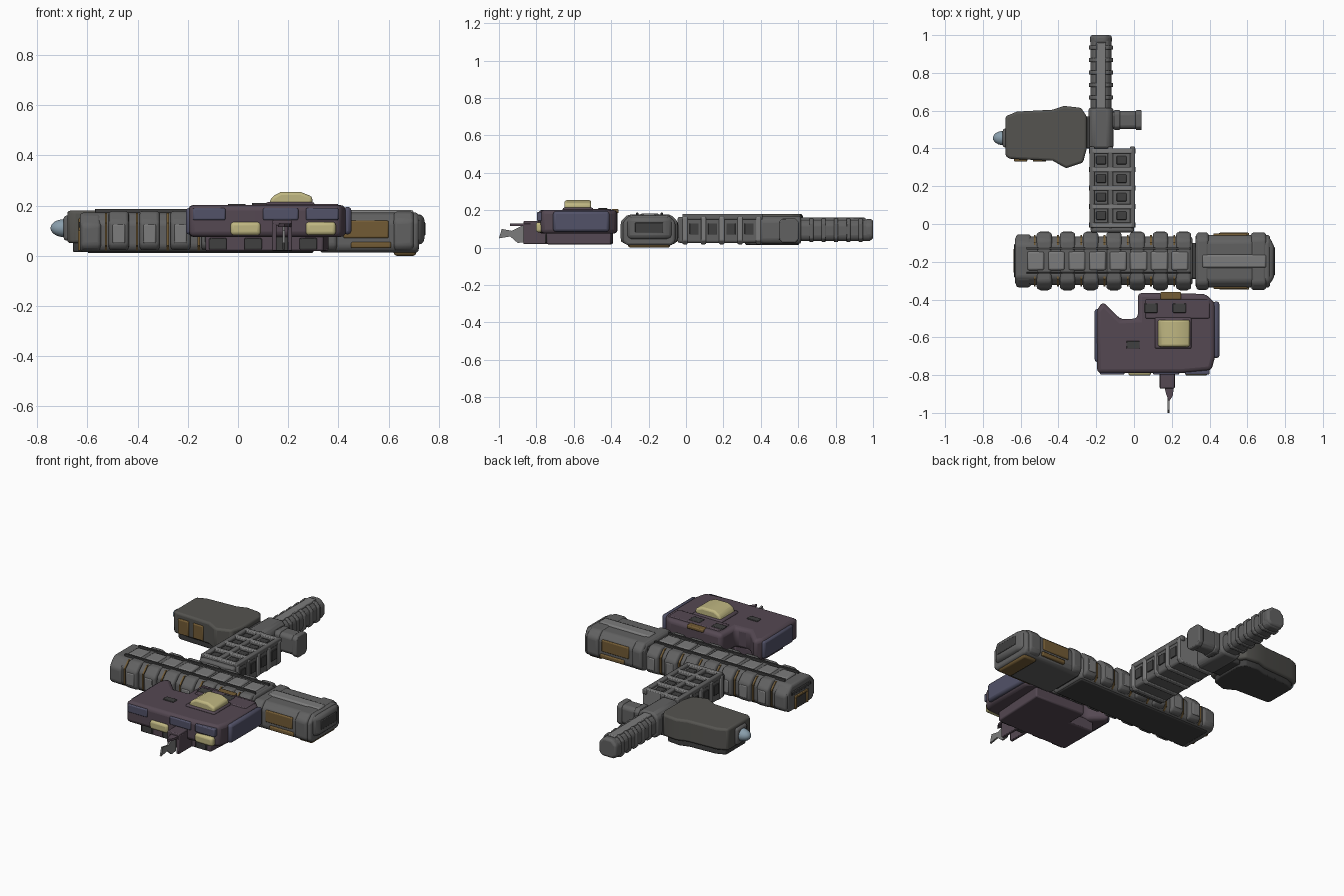
import bpy, bmesh
from mathutils import Vector

if "Cube" in bpy.data.objects:
    bpy.data.objects.remove(bpy.data.objects["Cube"])


def material(name, r, g, b):
    m = bpy.data.materials.new(name)
    m.diffuse_color = (r, g, b, 1)
    m.use_nodes = True
    m.node_tree.nodes["Principled BSDF"].inputs["Base Color"].default_value = m.diffuse_color
    return m


STEEL = material("steel", .12, .12, .12)
DARK = material("dark_steel", .05, .05, .05)
PALE = material("worn_steel", .2, .2, .2)
ROOM = material("olive_steel", .09, .088, .08)
PURPLE = material("purple_hull", .09, .065, .085)
INDIGO = material("indigo_panel", .085, .085, .14)
YELLOW = material("yellow_glass", .52, .47, .22)
OCHRE = material("ochre_trim", .17, .105, .035)
BLUE = material("pale_blue", .25, .34, .41)


def finish(name, bm, mat, bevel, segments=2):
    bmesh.ops.recalc_face_normals(bm, faces=bm.faces)
    mesh = bpy.data.meshes.new(name)
    bm.to_mesh(mesh)
    bm.free()
    ob = bpy.data.objects.new(name, mesh)
    bpy.context.collection.objects.link(ob)
    mesh.materials.append(mat)
    if bevel:
        mod = ob.modifiers.new("bevel", 'BEVEL')
        mod.width, mod.segments, mod.limit_method = bevel, segments, 'ANGLE'
    bpy.context.view_layer.objects.active = ob
    ob.select_set(True)
    bpy.ops.object.shade_smooth_by_angle()
    ob.select_set(False)
    return ob


def extrude(name, pts, a, b, axis, mat, bevel=0.0, segments=2):
    """Extrude a 2D outline from a to b: axis x uses (y, z), y uses (x, z), z uses (x, y)."""
    place = {'x': lambda p: (a, p[0], p[1]), 'y': lambda p: (p[0], a, p[1]),
             'z': lambda p: (p[0], p[1], a)}[axis]
    step = Vector([b - a if c == axis else 0 for c in 'xyz'])
    bm = bmesh.new()
    face = bm.faces.new([bm.verts.new(place(p)) for p in pts])
    new = bmesh.ops.extrude_face_region(bm, geom=[face])['geom']
    bmesh.ops.translate(bm, vec=step, verts=[v for v in new if isinstance(v, bmesh.types.BMVert)])
    return finish(name, bm, mat, bevel, segments)


def box(name, x, y, z, mat, bevel=0.008, segments=2):
    pts = [(x[0], y[0]), (x[1], y[0]), (x[1], y[1]), (x[0], y[1])]
    return extrude(name, pts, z[0], z[1], 'z', mat, bevel, segments)


def section(c, half, z0, z1, cut, low=0.02):
    """Cross-section with chamfered shoulders and a slightly tucked foot."""
    return [(c - half + low, z0), (c + half - low, z0), (c + half, z0 + low),
            (c + half, z1 - cut), (c + half - cut, z1), (c - half + cut, z1),
            (c - half, z1 - cut), (c - half, z0 + low)]


# Long main hall: core, rounded ends, bays along both sides
HY = -0.195
extrude("main_hall_core", section(HY, .128, .015, .172, .04), -.63, .31, 'x', STEEL, .025, 3)
extrude("main_hall_left_cap", section(HY, .14, .02, .168, .045), -.625, -.545, 'x', STEEL, .022, 3)
box("main_hall_floor", (-.6, .3), (-.3, -.09), (.01, .03), DARK)
for i in range(7):
    x = -.475 + i * .123
    extrude("hall_bay", section(HY, .152, .022, .178, .042), x - .04, x + .04, 'x', STEEL, .014, 3)
    extrude("hall_ochre_band", section(HY, .136, .02, .17, .04), x - .055, x - .046, 'x', OCHRE)
    for s in (-1, 1):
        y = HY + s * .148
        box("hall_bay_panel", (x - .025, x + .025), (y - .008, y + .008), (.05, .125), PALE, .005)
# Roof trough and its row of plates
for s in (-1, 1):
    box("roof_rail", (-.57, .3), (HY + s * .065 - .006, HY + s * .065 + .006), (.16, .187), DARK, .003)
for i in range(8):
    x = -.52 + i * .109
    box("roof_plate", (x - .045, x + .045), (HY - .05, HY + .05), (.15, .183), PALE, .01)
# Doorway in the left end
for s in (-1, 1):
    box("left_door_post", (-.638, -.6), (HY + s * .055 - .009, HY + s * .055 + .009), (.02, .1), OCHRE, .004)
box("left_door_lintel", (-.638, -.6), (HY - .064, HY + .064), (.085, .1), OCHRE, .004)
box("left_door", (-.633, -.6), (HY - .046, HY + .046), (.02, .085), DARK, .003)
box("left_window", (-.634, -.6), (HY - .09, HY + .09), (.112, .135), DARK, .004)

# Separate hall at the right
RY = -.197
extrude("right_hall_core", section(RY, .14, .012, .172, .035), .325, .72, 'x', STEEL, .02, 3)
plan = [(.58, -.32), (.72, -.32), (.742, -.28), (.742, -.12), (.72, -.07), (.58, -.07)]
extrude("right_hall_nose", plan, .045, .165, 'z', STEEL, .022, 3)
box("right_nose_foot", (.62, .71), (-.31, -.085), (0, .05), OCHRE, .012)
for x0, x1 in ((.33, .395), (.62, .7)):
    extrude("right_hall_bay", section(RY, .152, .018, .176, .035), x0, x1, 'x', STEEL, .014, 3)
box("right_roof_ridge", (.36, .7), (RY - .035, RY + .035), (.16, .182), PALE, .01)
for s in (-1, 1):
    y = RY + s * .139
    box("right_hall_panel", (.42, .6), (y - .008, y + .008), (.07, .14), OCHRE, .006)
    box("right_hall_sill", (.45, .61), (y - .012, y + .012), (.03, .055), OCHRE, .006)
box("right_end_window", (.735, .746), (RY - .075, RY + .075), (.08, .135), DARK, .004)
box("hall_joint", (.3, .34), (-.29, -.1), (.03, .15), DARK)

# Purple block with a broken rear left corner
plan = [(-.195, -.79), (.25, -.79), (.41, -.775), (.43, -.7), (.43, -.42), (.38, -.37), (.02, -.365),
        (.02, -.5), (-.07, -.505), (-.165, -.41), (-.2, -.46)]
extrude("purple_body", plan, .075, .202, 'z', PURPLE, .022, 3)
plan = [(-.13, -.745), (.34, -.745), (.36, -.4), (.03, -.39), (.03, -.51), (-.13, -.5)]
extrude("purple_base", plan, .018, .09, 'z', PURPLE, .008)
box("left_side_panel", (-.208, -.17), (-.73, -.45), (.085, .19), INDIGO, .012)
box("right_side_panel", (.42, .452), (-.71, -.41), (.085, .195), INDIGO, .014)
box("roof_step", (.06, .4), (-.5, -.4), (.19, .207), PURPLE, .006)
box("rear_trim", (.14, .25), (-.4, -.36), (.185, .206), OCHRE, .006)
box("roof_vent", (-.04, .03), (-.66, -.62), (.195, .207), DARK, .003)
for x in (.09, .24):
    box("roof_hatch", (x - .035, x + .035), (-.47, -.42), (.2, .211), DARK, .004)
# Roof skylight
box("skylight_frame", (.11, .305), (-.66, -.495), (.195, .214), PURPLE, .01)
extrude("skylight_dome", [(.12, .2), (.295, .2), (.297, .235), (.25, .254), (.17, .254), (.135, .235)],
        -.65, -.507, 'y', YELLOW, .012, 3)
# Front windows and panels
for x in (.03, .33):
    box("front_window", (x - .06, x + .06), (-.803, -.75), (.082, .135), YELLOW, .014, 3)
for x0, x1 in ((-.18, -.05), (.1, .24), (.27, .4)):
    box("front_panel", (x0, x1), (-.797, -.75), (.142, .19), INDIGO, .006)
for x in (-.08, .06, .28):
    box("base_panel", (x - .035, x + .035), (-.755, -.72), (.025, .07), DARK, .004)

# Ruined entrance tunnel at the front
for x in (.145, .207):
    box("entrance_post", (x - .009, x + .009), (-.87, -.74), (.02, .13), PURPLE, .004)
box("entrance_roof", (.137, .215), (-.87, -.74), (.12, .142), PURPLE, .005)
box("entrance_door", (.15, .2), (-.765, -.74), (.02, .12), DARK, .003)
extrude("broken_roof", [(.16, -.86), (.212, -.86), (.205, -.91), (.185, -.94), (.17, -.9)],
        .115, .128, 'z', PURPLE)
wall = [(-.86, .03), (-.9, .025), (-.94, .06), (-1.0, .05), (-.985, .1), (-.93, .09), (-.86, .125)]
extrude("broken_wall", wall, .178, .188, 'x', PALE)

# Wide rear corridor: two lanes wrapped by ribs
box("wide_corridor", (-.23, 0), (-.045, .4), (.025, .165), STEEL, .012)
for i in range(5):
    y = -.005 + i * .098
    extrude("corridor_rib", section(-.115, .124, .018, .181, .02), y - .014, y + .014, 'y', PALE, .005)
for x in (-.222, -.125, -.008):
    box("corridor_rail", (x - .014, x + .014), (-.02, .41), (.15, .18), STEEL, .006)
for i in range(4):
    y = .044 + i * .098
    for x in (-.174, -.066):
        box("corridor_roof_panel", (x - .026, x + .026), (y - .022, y + .022), (.15, .172), DARK, .004)
    for x in (-.232, .002):
        box("corridor_window", (x - .004, x + .004), (y - .024, y + .024), (.07, .13), DARK, .002)

# Narrow rear corridor with ribs and a rounded end
NX = -.175
extrude("narrow_corridor", section(NX, .056, .035, .15, .025), .4, .99, 'y', STEEL, .012)
extrude("narrow_corridor_joint", section(NX, .066, .02, .17, .025), .4, .615, 'y', STEEL, .012)
for i in range(5):
    y = .67 + i * .066
    extrude("narrow_rib", section(NX, .064, .03, .157, .025), y - .011, y + .011, 'y', STEEL, .005)
extrude("corridor_end_cap", section(NX, .058, .04, .153, .03), .955, 1.0, 'y', STEEL, .018, 3)
box("narrow_roof_strip", (NX - .025, NX + .025), (.44, .96), (.14, .16), PALE, .005)

# Side stub on the right
extrude("side_stub", section(.55, .048, .03, .15, .015), -.12, .035, 'x', STEEL, .008)
for x in (-.09, .025):
    extrude("stub_rib", section(.55, .053, .025, .156, .018), x - .016, x + .016, 'x', STEEL, .006)

# Large side room with a pale blue nose
plan = [(-.68, .36), (-.66, .345), (-.43, .335), (-.36, .295), (-.27, .325), (-.25, .4), (-.25, .57),
        (-.28, .615), (-.37, .625), (-.43, .605), (-.62, .595), (-.68, .57)]
extrude("side_room", plan, .05, .18, 'z', ROOM, .018, 3)
low = [(-.46 + (x + .46) * .9, .46 + (y - .46) * .88) for x, y in plan]
extrude("side_room_base", low, .015, .07, 'z', DARK, .006)
box("side_room_link", (-.28, -.22), (.4, .57), (.025, .15), DARK)
for x in (-.6, -.5):
    box("side_room_trim", (x - .035, x + .035), (.33, .36), (.06, .15), OCHRE, .006)
box("nose_collar", (-.695, -.66), (.405, .505), (.06, .16), STEEL, .012)
bpy.ops.mesh.primitive_uv_sphere_add(segments=24, ring_count=12, location=(-.69, .455, .11))
nose = bpy.context.object
nose.name = "pale_nose"
nose.scale = (.057, .038, .036)
nose.data.materials.append(BLUE)
bpy.ops.object.shade_smooth()
